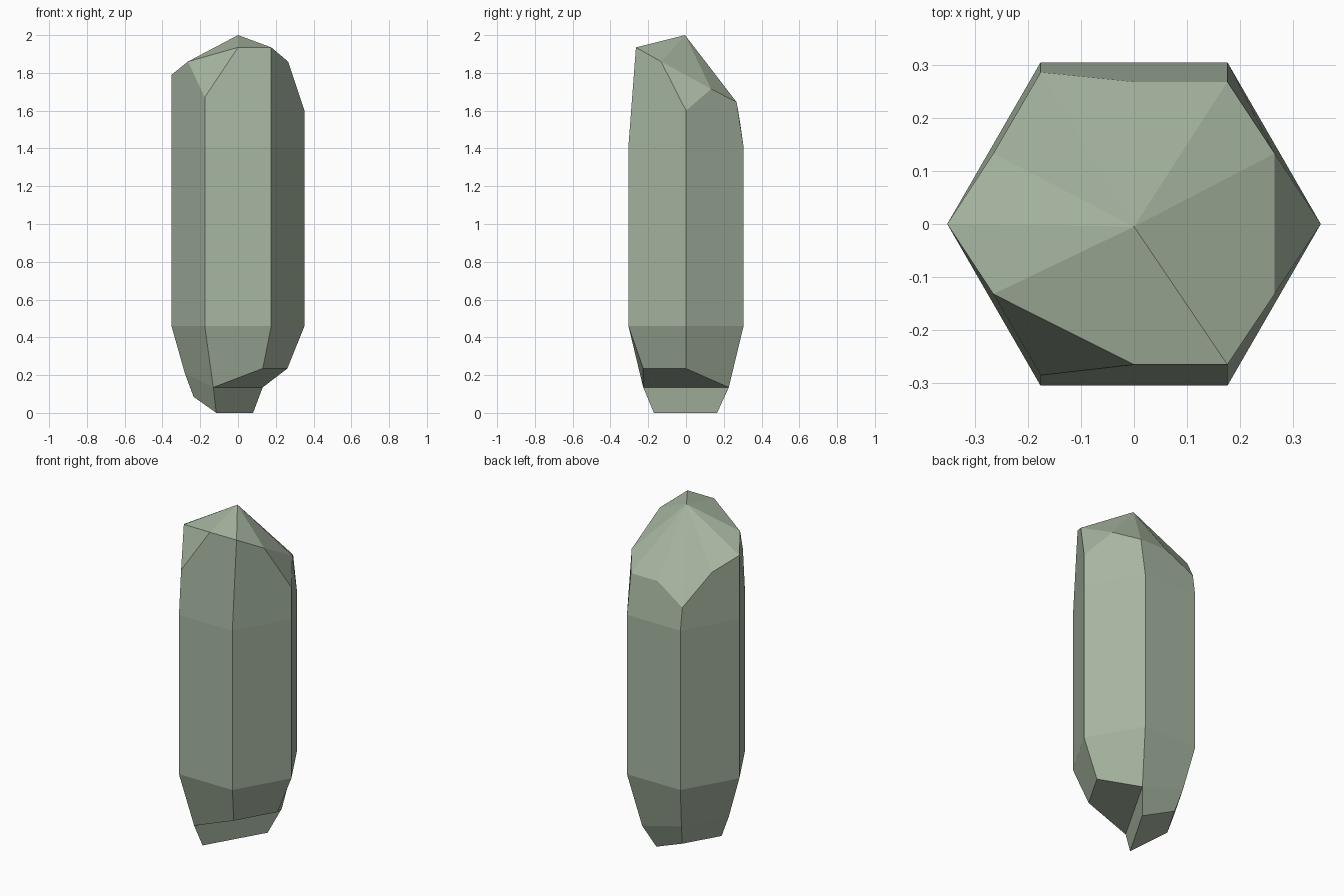
import bpy, bmesh
from math import cos, sin, radians

cube = bpy.data.objects.get("Cube")
if cube:
    bpy.data.objects.remove(cube, do_unlink=True)

# One pale sage stone colour
stone = bpy.data.materials.new("sage_stone")
stone.use_nodes = True
colour = (0.39, 0.47, 0.36, 1)
stone.diffuse_color = colour
stone.node_tree.nodes["Principled BSDF"].inputs["Base Color"].default_value = colour

R = 0.352
bm = bmesh.new()


def ring(levels):
    """Hexagon of points, each corner with its own (scale, height)."""
    return [bm.verts.new((R * s * cos(radians(60 * k)), R * s * sin(radians(60 * k)), z))
            for k, (s, z) in enumerate(levels)]


def points(coords):
    return [bm.verts.new(c) for c in coords]


# Prism body: straight shaft and tapered foot
shoulder = ring([(1, 1.41)] * 6)
waist = ring([(1, 0.46)] * 6)
taper = ring([(0.743, 0.235), (0.743, 0.135), (0.8, 0.21),
              (0.8, 0.21), (0.743, 0.135), (0.743, 0.235)])

# Chipped foot: only the corners from back right round to front left reach the ground
foot = dict(zip((1, 2, 3, 4), points([
    (0.08, 0.165, 0), (-0.117, 0.203, 0.085), (-0.235, 0, 0.085), (-0.115, -0.17, 0)])))

# Crown: corner tips, panel tips and the apex
corners = points([(R, 0, 1.6), (0.176, 0.268, 1.645), (-0.176, 0.286, 1.54),
                  (-R, 0, 1.79), (-0.176, -0.285, 1.67), (0.176, -0.265, 1.935)])
mids = points([(0.265, 0.133, 1.715), (0, 0.268, 1.645), (-0.265, 0.133, 1.717),
               (-0.265, -0.132, 1.86), (0, -0.265, 1.935), (0.265, -0.132, 1.86)])
apex = bm.verts.new((0, -0.005, 2))

# Side panels
for k in range(6):
    n = (k + 1) % 6
    bm.faces.new((taper[k], taper[n], waist[n], waist[k]))
    bm.faces.new((waist[k], waist[n], shoulder[n], shoulder[k]))
    bm.faces.new((shoulder[k], shoulder[n], corners[n], mids[k], corners[k]))
    if k in foot and n in foot:
        bm.faces.new((foot[k], foot[n], taper[n], taper[k]))

# Crown facets: two corners are cut off, the rest fan out from the apex
for k in range(6):
    before, after = mids[k - 1], mids[k]
    if k in (0, 4):
        bm.faces.new((before, corners[k], after))
        bm.faces.new((before, after, apex))
    else:
        bm.faces.new((before, corners[k], apex))
        bm.faces.new((corners[k], after, apex))

# Underside: sloping chip, step and base
bm.faces.new((taper[0], taper[5], taper[4], taper[1]))
bm.faces.new((taper[1], taper[4], foot[4], foot[1]))
bm.faces.new([foot[k] for k in (4, 3, 2, 1)])

bmesh.ops.recalc_face_normals(bm, faces=bm.faces)
mesh = bpy.data.meshes.new("crystal")
bm.to_mesh(mesh)
bm.free()
mesh.materials.append(stone)
crystal = bpy.data.objects.new("crystal", mesh)
bpy.context.collection.objects.link(crystal)
